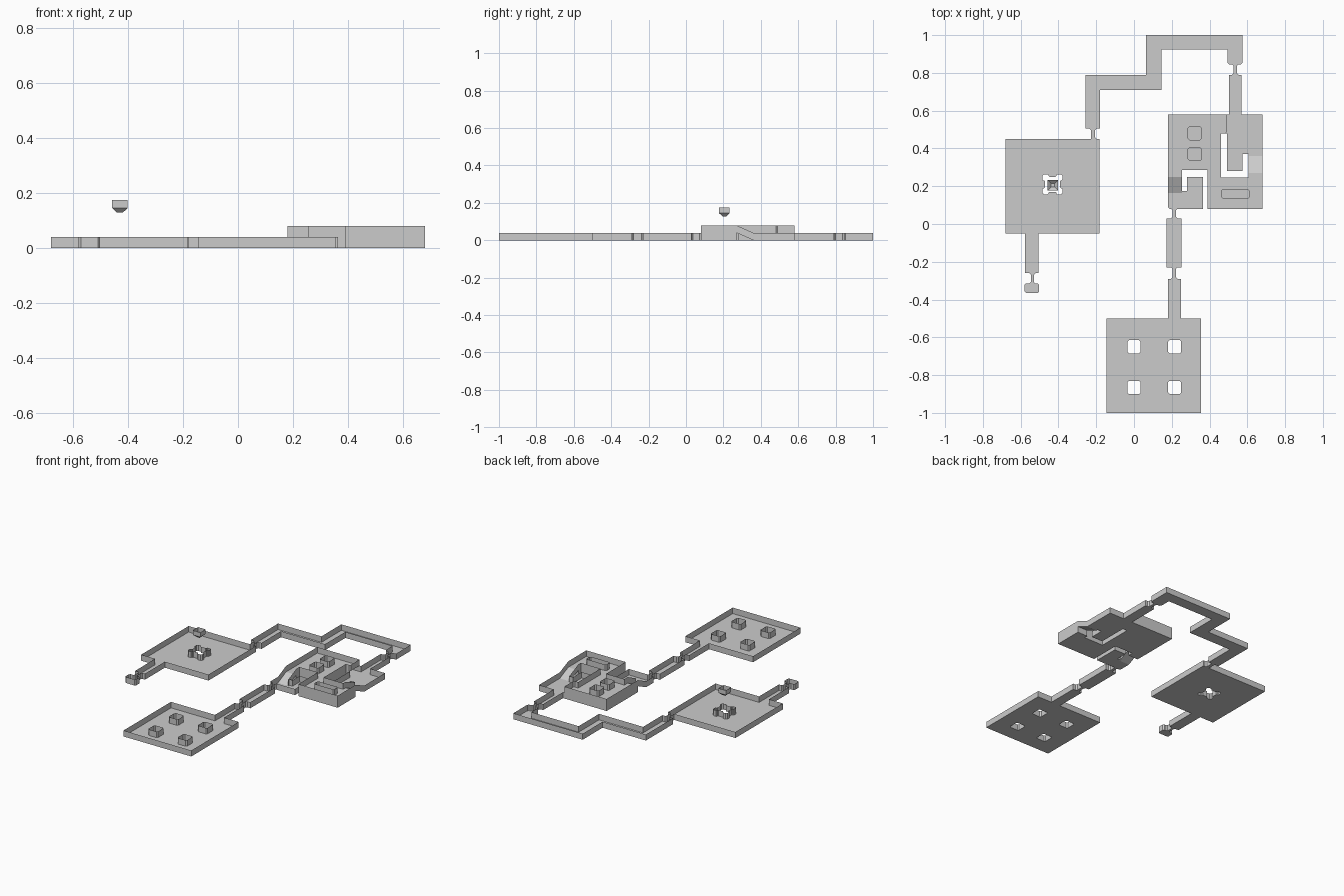
import bpy, bmesh
from mathutils import Vector
from mathutils.geometry import tessellate_polygon

if "Cube" in bpy.data.objects:
    bpy.data.objects.remove(bpy.data.objects["Cube"])

WALL = 0.04


def inside(p, boxes):
    return any(b[0] - 1e-4 < p[0] < b[1] + 1e-4 and b[2] - 1e-4 < p[1] < b[3] + 1e-4 for b in boxes)


def outline(rects, holes):
    """Boundary loops (floor on the left) of the union of rects minus holes."""
    xs = sorted({v for r in rects + holes for v in r[:2]})
    ys = sorted({v for r in rects + holes for v in r[2:]})
    full = set()
    for i in range(len(xs) - 1):
        for j in range(len(ys) - 1):
            c = ((xs[i] + xs[i + 1]) / 2, (ys[j] + ys[j + 1]) / 2)
            hit = lambda bs: any(b[0] < c[0] < b[1] and b[2] < c[1] < b[3] for b in bs)
            if hit(rects) and not hit(holes):
                full.add((i, j))
    nxt = {}
    for i, j in full:
        for n, a, b in (((i, j - 1), (i, j), (i + 1, j)), ((i + 1, j), (i + 1, j), (i + 1, j + 1)),
                        ((i, j + 1), (i + 1, j + 1), (i, j + 1)), ((i - 1, j), (i, j + 1), (i, j))):
            if n not in full:
                nxt.setdefault(a, []).append(b)
    loops = []
    while nxt:
        start = cur = next(iter(nxt))
        loop = []
        while cur in nxt:
            loop.append(cur)
            b = nxt[cur].pop()
            if not nxt[cur]:
                del nxt[cur]
            cur = b
            if cur == start:
                break
        n = len(loop)
        keep = [loop[k] for k in range(n)
                if not (loop[k - 1][0] == loop[k][0] == loop[(k + 1) % n][0]
                        or loop[k - 1][1] == loop[k][1] == loop[(k + 1) % n][1])]
        loops.append([Vector((xs[a], ys[b], 0)) for a, b in keep])
    return loops


def chamfer(loop, sharp):
    """Cut the corners of small features such as pillars and doorways."""
    out = []
    for k, p in enumerate(loop):
        a, b = loop[k - 1] - p, loop[(k + 1) % len(loop)] - p
        if a.length + b.length < 0.2 and not inside(p, sharp):
            d = min(0.008, 0.35 * a.length, 0.35 * b.length)
            out += [p + a.normalized() * d, p + b.normalized() * d]
        else:
            out.append(p)
    return out


def make(name, verts, faces):
    me = bpy.data.meshes.new(name)
    me.from_pydata([tuple(v) for v in verts], [], faces)
    bm = bmesh.new()
    bm.from_mesh(me)
    bmesh.ops.dissolve_degenerate(bm, dist=1e-6, edges=bm.edges)
    bm.to_mesh(me)
    bm.free()
    ob = bpy.data.objects.new(name, me)
    bpy.context.collection.objects.link(ob)
    return ob


def level(name, rects, holes, z, open_boxes, sharp):
    """Floor sheet with thin walls along every edge that is not open."""
    loops = [chamfer(l, sharp) for l in outline(rects, holes)]
    flat = [p for l in loops for p in l]
    n = len(flat)
    verts = [p + Vector((0, 0, z)) for p in flat] + [p + Vector((0, 0, z + WALL)) for p in flat]
    faces = []
    for t in tessellate_polygon(loops):
        a, b, c = (flat[i] for i in t)
        faces.append(tuple(t) if (b - a).cross(c - a).z > 0 else tuple(reversed(t)))
    base = 0
    for l in loops:
        for k in range(len(l)):
            a, b = base + k, base + (k + 1) % len(l)
            if not (inside(flat[a], open_boxes) and inside(flat[b], open_boxes)):
                faces.append((b, a, a + n, b + n))
        base += len(l)
    return make(name, verts, faces)


def ramp(name, x0, x1, y0, z0, y1, z1):
    """Sloped floor with parallel sloped side walls."""
    v = [(x, y, z + h) for h in (0, WALL) for y, z in ((y0, z0), (y1, z1)) for x in (x0, x1)]
    return make(name, v, [(0, 1, 3, 2), (0, 2, 6, 4), (1, 3, 7, 5)])


def square(x, y, rx, ry):
    return (x - rx, x + rx, y - ry, y + ry)


# Ground level: rooms, corridors and doorway necks as x0, x1, y0, y1
ground = [
    (-.68, -.183, -.05, .45), (-.577, -.505, -.26, -.05), (-.546, -.53, -.32, -.26), (-.58, -.502, -.365, -.315),
    (-.228, -.206, .45, .505), (-.257, -.18, .505, .79), (-.257, .145, .71, .79),
    (.063, .145, .71, 1), (.063, .575, .925, 1), (.495, .575, .845, 1),
    (.527, .545, .79, .845), (.502, .57, .58, .79), (.18, .68, .08, .58),
    (.204, .222, .03, .08), (.172, .252, -.23, .03), (.204, .222, -.29, -.23),
    (.18, .248, -.5, -.29), (-.145, .355, -1, -.5)]

# Solid blocks of the two-storey room, and the wells under its ramps
gaps = [(.46, .492, .245, .48), (.46, .605, .245, .28), (.575, .605, .245, .37),
        (.365, .39, .08, .285), (.255, .39, .25, .285), (.255, .28, .175, .285)]
wells = [(.18, .255, .165, .25), (.605, .68, .27, .36)]
pillars = [square(x, y, .035, .035) for x in (0, .215) for y in (-.65, -.865)]
shrine = [square(-.432, .21, .04, .04)] + [square(-.432 + sx * .037, .21 + sy * .037, .016, .016)
                                          for sx in (-1, 1) for sy in (-1, 1)]
sharp = [(.17, .29, .15, .29), (.57, .69, .24, .38)]
level("ground_floor", ground, gaps + wells + pillars + shrine, 0,
      [(.18, .255, .165, .165), (.605, .68, .36, .36)], sharp)

# Upper storey with two square pillars and one long pillar
upper = [(.18, .46, .285, .58), (.46, .492, .48, .58), (.39, .68, .08, .245),
         (.39, .46, .245, .285), (.18, .255, .25, .285), (.605, .68, .245, .27)]
level("upper_floor", upper, [square(.322, .48, .035, .035), square(.322, .37, .035, .035),
                             square(.537, .16, .075, .022)], WALL,
      [(.18, .255, .25, .25), (.605, .68, .27, .27)], sharp)

# Ramps joining the two storeys
ramp("left_ramp", .18, .255, .165, 0, .25, WALL)
ramp("right_ramp", .605, .68, .36, 0, .27, WALL)

# Small open box with a tapered base hanging over the first room
cx, cy = -.43, .205
rings = [(.028, .175), (.028, .145), (.01, .128)]
v = [(cx + sx * r, cy + sy * r, z) for r, z in rings for sx, sy in ((-1, -1), (1, -1), (1, 1), (-1, 1))]
f = [(k + i, k + (i + 1) % 4, k + 4 + (i + 1) % 4, k + 4 + i) for k in (0, 4) for i in range(4)]
make("floating_box", v, f + [(8, 9, 10, 11)])
